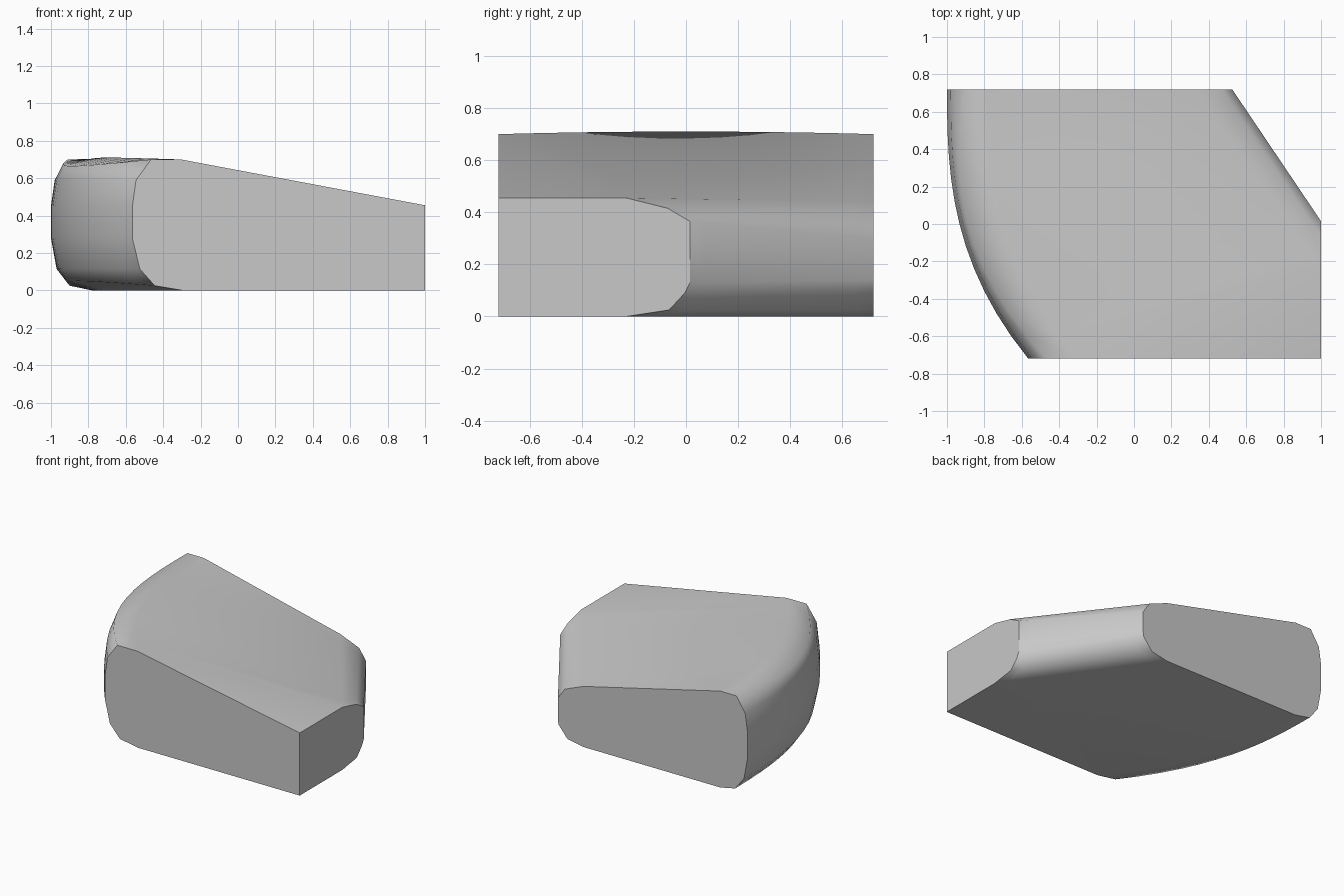
import bpy, bmesh
from mathutils import Vector

cube = bpy.data.objects.get("Cube")
if cube:
    bpy.data.objects.remove(cube, do_unlink=True)

grey = bpy.data.materials.new("plain_grey")
grey.use_nodes = True
colour = (0.58, 0.58, 0.58, 1)
grey.diffuse_color = colour
grey.node_tree.nodes["Principled BSDF"].inputs["Base Color"].default_value = colour

HALF = 0.72       # half depth
STATIONS = 13     # cross-sections from back to front

# Curved side profile: inset at back, inset at front, height,
# then how far inset and height shift halfway along
CURVED = [(.22, .27, 0, 0, 0), (.10, .12, .025, -.03, .025),
          (.03, .04, .115, 0, 0), (0, 0, .28, 0, 0), (0, 0, .45, 0, 0),
          (.02, .02, .59, 0, 0), (.09, .10, .70, -.05, -.035),
          (.22, .26, .70, 0, .01)]

# Slanted side profile: x and z on the back plane, y and z on the end plane
SLANT = [(.32, 0, -.23, 0), (.45, .025, -.065, .025), (.52, .11, -.005, .09),
         (.525, .14, .015, .13), (.525, .30, .015, .365),
         (.47, .38, -.07, .415), (.32, .44, -.23, .455)]


def curved_column(t):
    """Rounded wall section at fraction t from back to front."""
    y = HALF - 2 * HALF * t
    edge = -1 + .435 * t ** 2.7
    mid = 4 * t * (1 - t)
    return [Vector((edge + a + (b - a) * t + shift * mid, y, z + lift * mid))
            for a, b, z, shift, lift in CURVED]


def slant_column(t):
    """Slanted wall section, straight from back plane to end plane."""
    return [Vector((x, HALF, z)).lerp(Vector((1, y, h)), t) for x, z, y, h in SLANT]


bm = bmesh.new()


def grid(column):
    return [[bm.verts.new(p) for p in column(i / (STATIONS - 1))]
            for i in range(STATIONS)]


curved, slant = grid(curved_column), grid(slant_column)
low = bm.verts.new((1, -HALF, 0))
high = bm.verts.new((1, -HALF, .455))

# Rounded walls, top and underside
for i in range(STATIONS - 1):
    for side in (curved, slant):
        for j in range(len(side[i]) - 1):
            bm.faces.new((side[i][j], side[i][j + 1], side[i + 1][j + 1], side[i + 1][j]))
    for j in (0, -1):
        bm.faces.new((curved[i][j], slant[i][j], slant[i + 1][j], curved[i + 1][j]))
bm.faces.new((curved[-1][-1], slant[-1][-1], high))
bm.faces.new((curved[-1][0], slant[-1][0], low))

# Flat cut ends: back, front and right
ends = [bm.faces.new(curved[0] + slant[0][::-1]),
        bm.faces.new(curved[-1] + [high, low]),
        bm.faces.new(slant[-1] + [high, low])]

bmesh.ops.recalc_face_normals(bm, faces=bm.faces[:])
for face in bm.faces:
    face.smooth = face not in ends
for face in ends:
    for edge in face.edges:
        edge.smooth = False

mesh = bpy.data.meshes.new("rounded_block")
bm.to_mesh(mesh)
bm.free()
mesh.materials.append(grey)
block = bpy.data.objects.new("rounded_block", mesh)
bpy.context.collection.objects.link(block)
